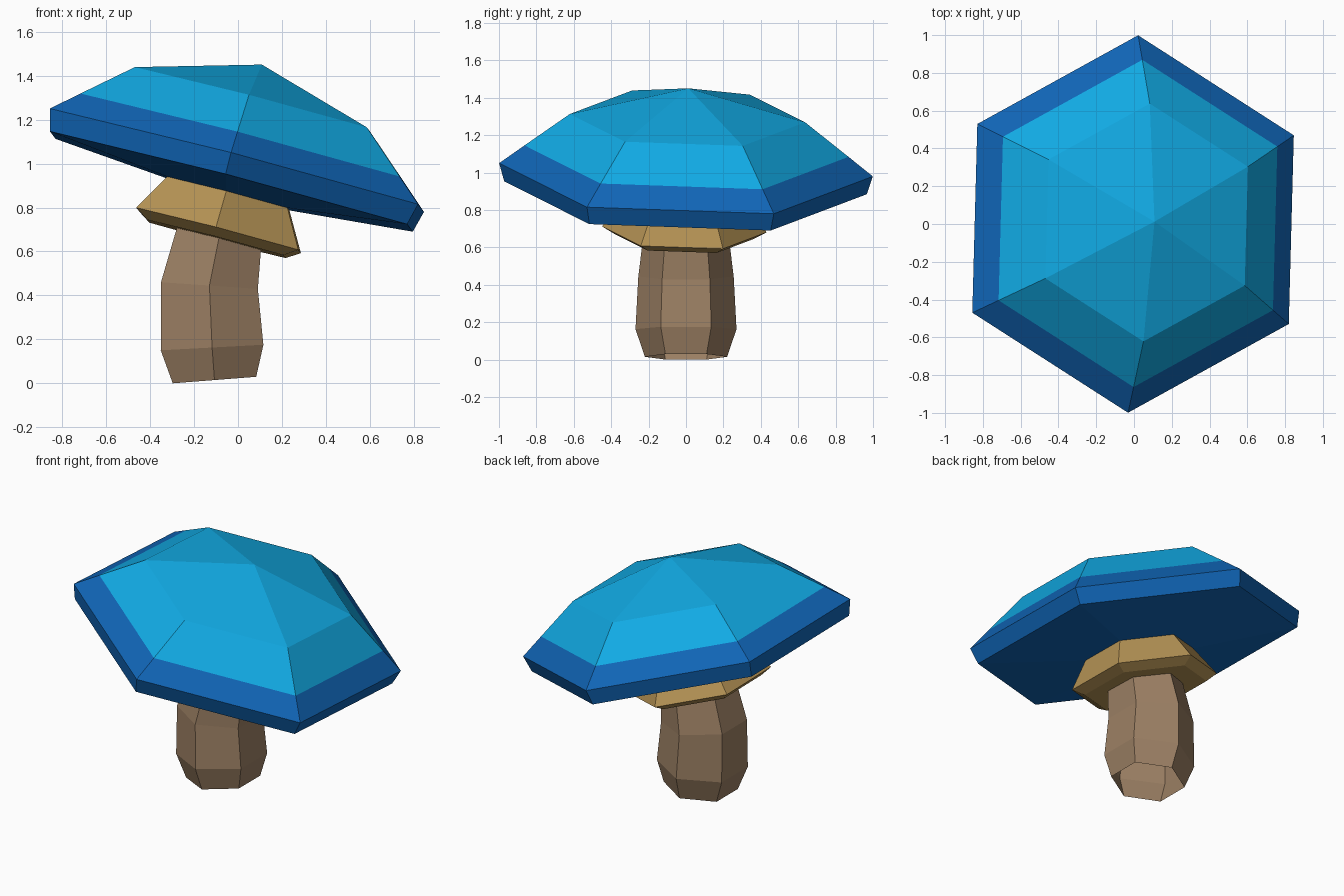
import bpy, bmesh, math
from mathutils import Vector

if "Cube" in bpy.data.objects:
    bpy.data.objects.remove(bpy.data.objects["Cube"])


def material(name, hex_rgb):
    def lin(c):
        c /= 255
        return c / 12.92 if c <= 0.04045 else ((c + 0.055) / 1.055) ** 2.4
    m = bpy.data.materials.new(name)
    m.diffuse_color = (*[lin(int(hex_rgb[i:i + 2], 16)) for i in (0, 2, 4)], 1)
    m.use_nodes = True
    m.node_tree.nodes["Principled BSDF"].inputs["Base Color"].default_value = m.diffuse_color
    return m


light_blue = material("light blue", "11AAE4")
deep_blue = material("deep blue", "1065B6")
tan = material("tan", "B49254")
brown = material("brown", "9C8064")


def ring(center, u, v, radius):
    """Six corners of a hexagon in the plane u, v."""
    angles = [math.radians(30 + 60 * k) for k in range(6)]
    return [center + radius * (math.cos(a) * u + math.sin(a) * v) for a in angles]


def loft(name, rings, mats, bands=None, bottom=None, top=None):
    """Skin hexagon rings from bottom to top; ends may be a point, 'flat' or open."""
    bm = bmesh.new()
    rows = [[bm.verts.new(p) for p in r] for r in rings]
    for i, (a, b) in enumerate(zip(rows, rows[1:])):
        for k in range(6):
            j = (k + 1) % 6
            f = bm.faces.new((a[k], a[j], b[j], b[k]))
            f.material_index = bands[i] if bands else 0
    for end, row, mat in ((bottom, rows[0][::-1], 0), (top, rows[-1], len(mats) - 1)):
        if end is None:
            continue
        if end == 'flat':
            faces = [bm.faces.new(row)]
        else:
            tip = bm.verts.new(end)
            faces = [bm.faces.new((row[k], row[(k + 1) % 6], tip)) for k in range(6)]
        for f in faces:
            f.material_index = mat
    me = bpy.data.meshes.new(name)
    bm.to_mesh(me)
    bm.free()
    for m in mats:
        me.materials.append(m)
    ob = bpy.data.objects.new(name, me)
    bpy.context.collection.objects.link(ob)
    return ob


# Tilted frame shared by cap and collar
origin = Vector((-0.005, 0, 1.015))
u = Vector((1.675, -0.06, -0.435)).normalized()
n = u.cross(Vector((0.05, 2, -0.07))).normalized()
v = n.cross(u)


def tilted(profile):
    return [ring(origin + h * n, u, v, r) for h, r in profile]


# Cap: shallow cone underneath, deep blue rim, light blue dome
loft("cap", tilted([(-0.10, 0.97), (0, 1.0), (0.103, 0.867), (0.285, 0.63)]),
     [deep_blue, light_blue], bands=[0, 0, 1],
     bottom=origin - 0.185 * n, top=origin + 0.45 * n)

# Collar: flared skirt under the cap with a chamfered lip
loft("collar", tilted([(-0.37, 0.37), (-0.33, 0.44), (-0.13, 0.31)]),
     [tan], bottom='flat', top='flat')

# Stem: bent hexagonal tube, open underneath (x, z, radius, slope)
stem_rings = []
for x, z, r, slope in [(-0.107, 0.015, 0.22, 0.078), (-0.118, 0.163, 0.27, 0.054),
                       (-0.13, 0.445, 0.255, -0.07), (-0.077, 0.71, 0.222, -0.27)]:
    stem_rings.append(ring(Vector((x, 0, z)), Vector((1, 0, slope)).normalized(),
                           Vector((0, 1, 0)), r))
loft("stem", stem_rings, [brown])
